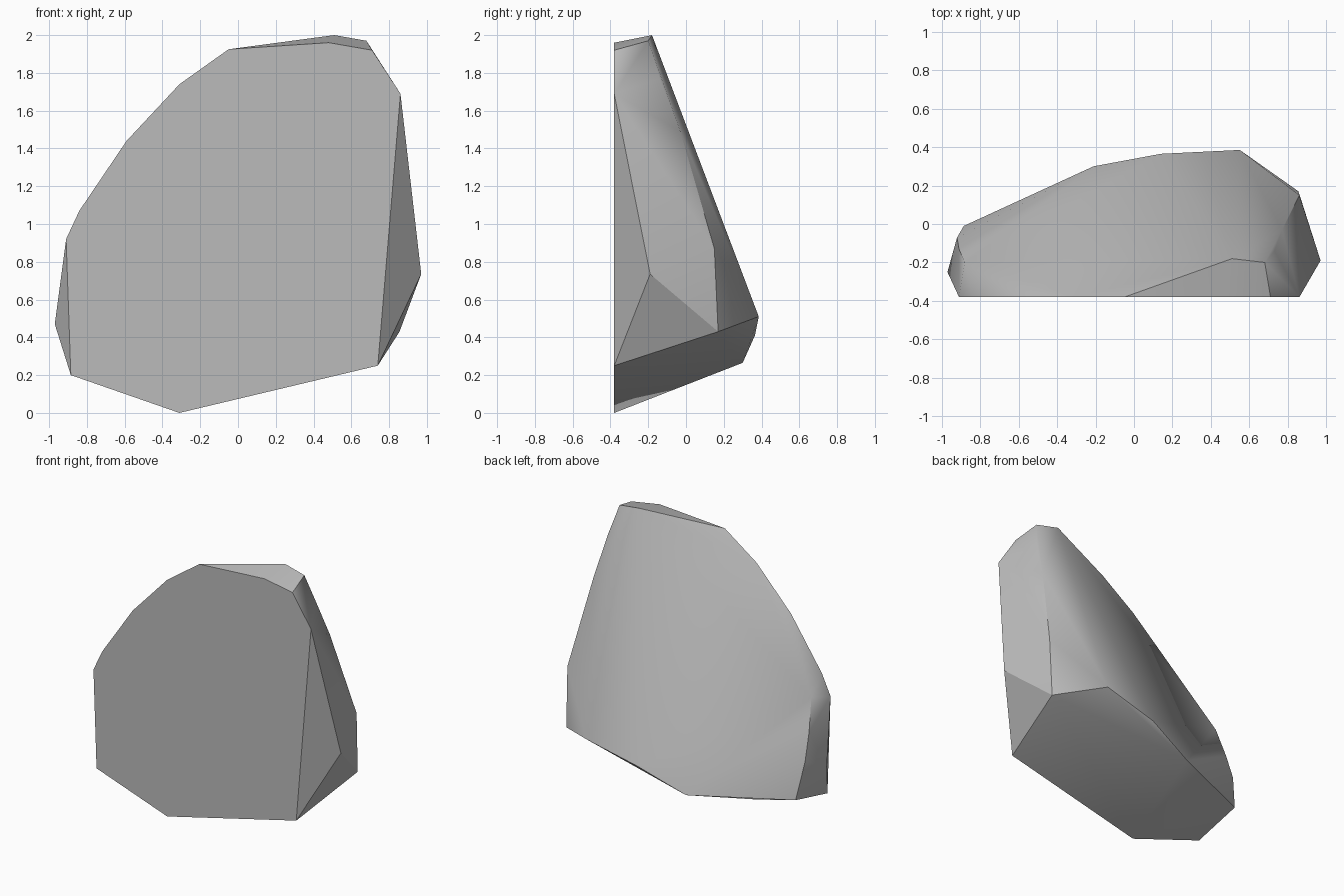
import bpy
import bmesh
import math

default_cube = bpy.data.objects.get("Cube")
if default_cube:
    bpy.data.objects.remove(default_cube, do_unlink=True)


def make_material(name, rgb):
    material = bpy.data.materials.new(name)
    material.use_nodes = True
    colour = (*rgb, 1.0)
    material.diffuse_color = colour
    material.node_tree.nodes["Principled BSDF"].inputs["Base Color"].default_value = colour
    return material


def build_hull(name, points, material):
    """Wrap a convex skin round the corner points and shade it by angle."""
    mesh = bpy.data.meshes.new(name)
    bm = bmesh.new()
    for point in points:
        bm.verts.new(point)
    hull = bmesh.ops.convex_hull(bm, input=bm.verts[:])
    unused = set(hull["geom_interior"] + hull["geom_unused"])
    loose = [item for item in unused if isinstance(item, bmesh.types.BMVert)]
    bmesh.ops.delete(bm, geom=loose, context="VERTS")
    # merge the flat front into one face
    bmesh.ops.dissolve_limit(bm, angle_limit=math.radians(0.5),
                             verts=bm.verts[:], edges=bm.edges[:])
    bmesh.ops.recalc_face_normals(bm, faces=bm.faces[:])
    bm.to_mesh(mesh)
    bm.free()
    mesh.materials.append(material)

    obj = bpy.data.objects.new(name, mesh)
    bpy.context.collection.objects.link(obj)
    bpy.ops.object.select_all(action="DESELECT")
    obj.select_set(True)
    bpy.context.view_layer.objects.active = obj
    bpy.ops.object.shade_smooth_by_angle(angle=math.radians(30))
    return obj


# Flat front cut: outline in x and z
FRONT_Y = -0.38
front_outline = [
    (-0.31, 0), (0.74, 0.25), (0.86, 1.69), (0.71, 1.92), (0.48, 1.96), (-0.05, 1.925),
    (-0.31, 1.74), (-0.59, 1.44), (-0.84, 1.07), (-0.91, 0.92), (-0.885, 0.2),
]
# Chipped crest
crest = [(0.51, -0.18, 2), (0.68, -0.2, 1.97)]
# Ridge down the +x flank
left_ridge = [(0.73, -0.14, 1.77), (0.77, -0.03, 1.49), (0.86, 0.15, 0.87),
              (0.855, 0.17, 0.43), (0.97, -0.19, 0.735)]
# Rear edge of the sloping base
base_rear = [(0.55, 0.385, 0.51), (0.14, 0.365, 0.41), (-0.21, 0.3, 0.265)]
# Ridge down the -x flank
right_ridge = [(-0.885, -0.01, 0.29), (-0.92, -0.07, 0.56), (-0.91, -0.13, 0.75),
               (-0.88, -0.2, 0.97), (-0.97, -0.25, 0.47)]

corners = [(x, FRONT_Y, z) for x, z in front_outline]
corners += crest + left_ridge + base_rear + right_ridge
build_hull("rock", corners, make_material("stone grey", (0.5, 0.5, 0.5)))
